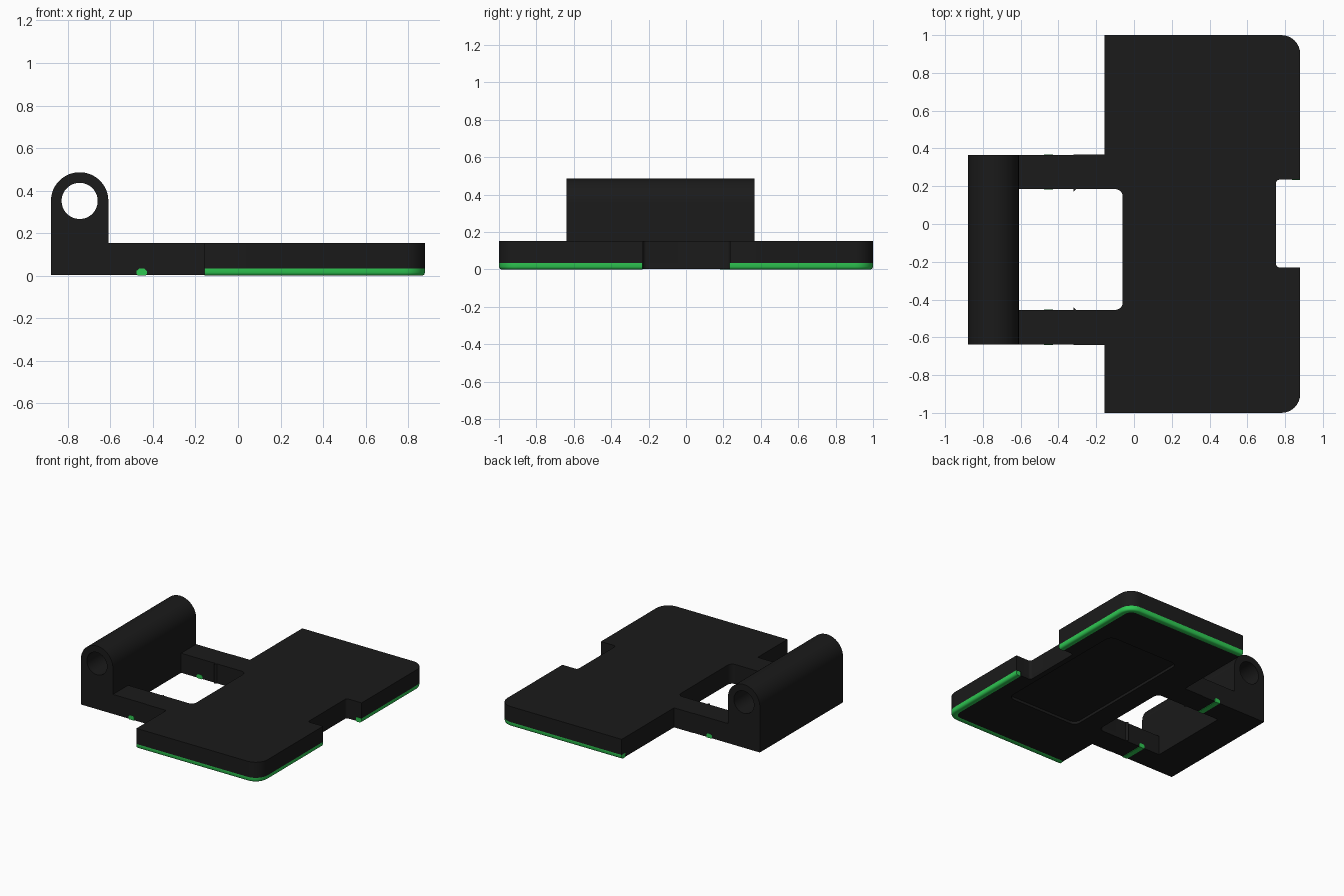
import bpy, bmesh, math
from mathutils import Vector

if "Cube" in bpy.data.objects:
    bpy.data.objects.remove(bpy.data.objects["Cube"])


def material(name, rgb):
    m = bpy.data.materials.new(name)
    m.diffuse_color = (*rgb, 1)
    m.use_nodes = True
    m.node_tree.nodes["Principled BSDF"].inputs["Base Color"].default_value = m.diffuse_color
    return m


BLACK = material("matte black", (0.0105, 0.0105, 0.0105))
GREEN = material("green", (0.028, 0.58, 0.085))


def finish(name, bm, mat, smooth=True):
    bmesh.ops.recalc_face_normals(bm, faces=bm.faces)
    me = bpy.data.meshes.new(name)
    bm.to_mesh(me)
    bm.free()
    me.materials.append(mat)
    ob = bpy.data.objects.new(name, me)
    bpy.context.collection.objects.link(ob)
    if smooth:
        bpy.ops.object.select_all(action='DESELECT')
        ob.select_set(True)
        bpy.context.view_layer.objects.active = ob
        bpy.ops.object.shade_smooth_by_angle(angle=math.radians(35))
    return ob


def rounded(corners, steps=8):
    """Polygon from (x, y, radius) right-angle corners."""
    out = []
    for i, (x, y, r) in enumerate(corners):
        c = Vector((x, y))
        if r == 0:
            out.append(c)
            continue
        u = (Vector(corners[i - 1][:2]) - c).normalized()
        v = (Vector(corners[(i + 1) % len(corners)][:2]) - c).normalized()
        for k in range(steps + 1):
            t = k / steps * math.pi / 2
            out.append(c + (u + v) * r - r * (v * math.cos(t) + u * math.sin(t)))
    return out


def slab(name, pts, z0, z1, mat, smooth=True):
    bm = bmesh.new()
    face = bm.faces.new([bm.verts.new((p.x, p.y, z0)) for p in pts])
    ext = bmesh.ops.extrude_face_region(bm, geom=[face])
    verts = [g for g in ext['geom'] if isinstance(g, bmesh.types.BMVert)]
    bmesh.ops.translate(bm, verts=verts, vec=(0, 0, z1 - z0))
    return finish(name, bm, mat, smooth)


def rings_to_mesh(name, rings, mat):
    """Skin a row of closed cross-sections and cap both ends."""
    bm = bmesh.new()
    rows = [[bm.verts.new(p) for p in ring] for ring in rings]
    n = len(rows[0])
    for a, b in zip(rows, rows[1:]):
        for i in range(n):
            j = (i + 1) % n
            bm.faces.new((a[i], a[j], b[j], b[i]))
    bm.faces.new(rows[0])
    bm.faces.new(rows[-1])
    return finish(name, bm, mat)


LEFT = -.157


def body_outline(inset):
    """Plate with end notch and two arms; inset makes room for the trim."""
    e, w = 0.88 - inset, 1 - inset
    r = 0.1 - inset
    return rounded([
        (LEFT, -w, 0), (e, -w, r), (e, -.23, 0), (.752, -.23, .02),
        (.752, .235, .02), (e, .235, 0), (e, w, r), (LEFT, w, 0),
        (LEFT, .369, 0), (-.32, .369, 0), (-.32, .366, 0), (-.62, .366, 0),
        (-.62, .185, 0), (-.32, .185, 0), (-.32, .17, 0), (-.305, .185, 0),
        (-.06, .185, .04), (-.06, -.455, .04), (-.305, -.455, 0),
        (-.32, -.44, 0), (-.32, -.455, 0), (-.62, -.455, 0),
        (-.62, -.638, 0), (-.32, -.638, 0), (-.32, -.641, 0), (LEFT, -.641, 0)])


# Plate and arms: full upper layer, lower layer set in behind the trim
slab("plate_upper", body_outline(0), .033, .152, BLACK)
lower = slab("plate_lower", body_outline(.04), .003, .033, BLACK, False)

# Shallow rounded recess in the underside
cutter = slab("recess_cutter", rounded([(.1, -.52, .05), (.71, -.52, .05),
              (.71, .59, .05), (.1, .59, .05)]), -.05, .024, BLACK, False)
cutter.hide_render = True
cutter.hide_viewport = True
cutter.display_type = 'WIRE'
cut = lower.modifiers.new("recess", 'BOOLEAN')
cut.operation = 'DIFFERENCE'
cut.object = cutter

# Green trim around the lower outer edges
section = [(0, .033), (0, .014), (.004, .005), (.012, 0), (.036, 0),
           (.044, .003), (.044, .033)]
for side, label in ((-1, "front"), (1, "back")):
    path = [((LEFT, side), (0, side))]
    for k in range(9):
        a = math.pi / 2 * (1 - k / 8)
        n = (math.cos(a), side * math.sin(a))
        path.append(((.78 + .1 * n[0], side * .9 + .1 * n[1]), n))
    path.append(((.88, side * .232), (1, 0)))
    rings_to_mesh(label + "_edge_trim",
                  [[(p[0] - n[0] * d, p[1] - n[1] * d, z) for d, z in section]
                   for p, n in path], GREEN)

# Green beads crossing under both arms
bead = [(-.477, .008), (-.473, 0), (-.433, 0), (-.429, .008),
        (-.429, .022), (-.440, .032), (-.466, .032), (-.477, .022)]
for label, y0, y1 in (("front", -.640, -.453), ("back", .183, .368)):
    rings_to_mesh(label + "_arm_bead",
                  [[(x, y, z) for x, z in bead] for y in (y0, y1)], GREEN)

# Hinge barrel: arched block with a round bore running through it
CX, CZ, R, BORE = -.745, .351, .135, .085
corner = math.atan2(CZ - .003, R)
angles = sorted([k * math.tau / 64 for k in range(64)]
                + [-corner + math.tau, math.pi + corner])


def arch(a):
    c, s = math.cos(a), math.sin(a)
    if s >= -1e-6:
        return R
    return min(R / max(abs(c), 1e-6), (CZ - .003) / abs(s))


bm = bmesh.new()
loops = []
for y, inner in ((-.638, 0), (.366, 0), (.366, 1), (-.638, 1)):
    loop = []
    for a in angles:
        r = BORE if inner else arch(a)
        loop.append(bm.verts.new((CX + r * math.cos(a), y, CZ + r * math.sin(a))))
    loops.append(loop)
for k in range(4):
    a, b = loops[k], loops[(k + 1) % 4]
    for i in range(len(a)):
        j = (i + 1) % len(a)
        bm.faces.new((a[i], a[j], b[j], b[i]))
finish("hinge_barrel", bm, BLACK)
